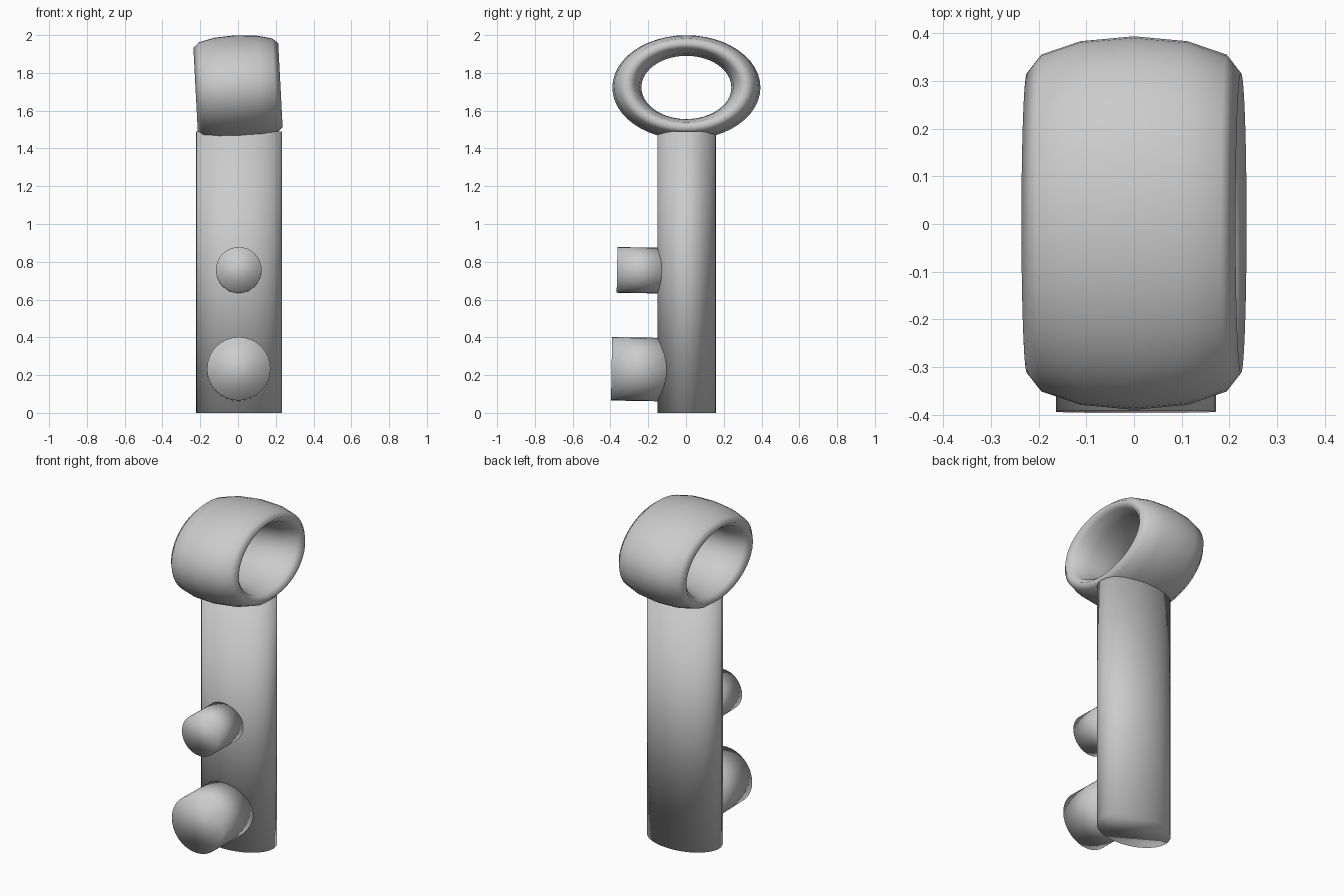
import bpy
from math import radians
from mathutils import Matrix, Vector

if "Cube" in bpy.data.objects:
    bpy.data.objects.remove(bpy.data.objects["Cube"])


def finish(name, matrix):
    """Name the active object, bake its shape and shade it smooth."""
    ob = bpy.context.object
    ob.name = name
    ob.data.name = name
    ob.data.transform(matrix)
    bpy.ops.object.shade_smooth()
    return ob


def scale(x, y, z):
    return Matrix.Diagonal((x, y, z, 1))


def cylinder(name, matrix):
    bpy.ops.mesh.primitive_cylinder_add(vertices=32, radius=1, depth=2)
    return finish(name, matrix)


# oval shaft
SHAFT_TOP = 1.49
cylinder("shaft", Matrix.Translation((0.005, 0.003, SHAFT_TOP / 2))
         @ scale(0.228, 0.155, SHAFT_TOP / 2))

# wide, flattened ring handle, leaning slightly to the left
bpy.ops.mesh.primitive_torus_add(major_segments=48, minor_segments=12,
                                 major_radius=0.315, minor_radius=0.077)
finish("ring_handle", Matrix.Translation((0, 0.002, 1.723))
       @ Matrix.Rotation(radians(-3), 4, 'Y')
       @ scale(1, 1, 0.705)
       @ Matrix.Rotation(radians(90), 4, 'Y')
       @ scale(1, 1, 0.225 / 0.077))

# round teeth on the front: name, radius, height, tip y, inner y
for name, r, z, tip, inner in (("lower_tooth", 0.168, 0.231, -0.394, -0.10),
                               ("upper_tooth", 0.121, 0.755, -0.365, -0.122)):
    cylinder(name, Matrix.Translation((0.004, (tip + inner) / 2, z))
             @ Matrix.Rotation(radians(90 - 1), 4, 'X')
             @ scale(r, r, (inner - tip) / 2))
